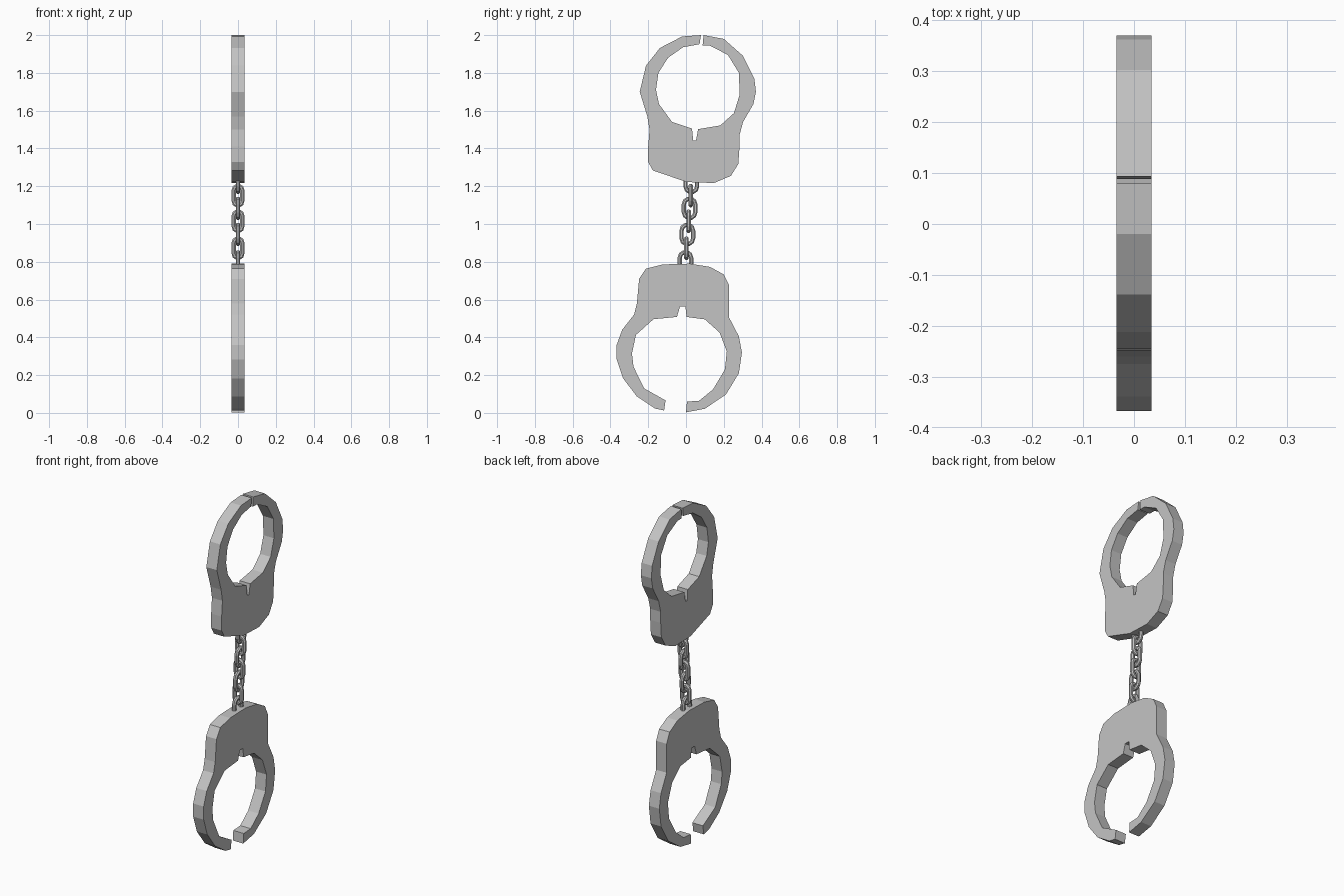
import bpy, bmesh, math
from mathutils import Vector

if "Cube" in bpy.data.objects:
    bpy.data.objects.remove(bpy.data.objects["Cube"])

steel = bpy.data.materials.new("grey steel")
steel.diffuse_color = (0.55, 0.55, 0.55, 1)
steel.use_nodes = True
steel.node_tree.nodes["Principled BSDF"].inputs["Base Color"].default_value = steel.diffuse_color
HALF = 0.034  # half thickness of the cuffs


def finish(name, bm):
    bmesh.ops.recalc_face_normals(bm, faces=bm.faces[:])
    mesh = bpy.data.meshes.new(name)
    bm.to_mesh(mesh)
    bm.free()
    mesh.materials.append(steel)
    ob = bpy.data.objects.new(name, mesh)
    bpy.context.collection.objects.link(ob)
    return ob


def plate(name, outline):
    """Extrude a y/z outline along x."""
    bm = bmesh.new()
    face = bm.faces.new([bm.verts.new((-HALF, y, z)) for y, z in outline])
    ext = bmesh.ops.extrude_face_region(bm, geom=[face])
    moved = [g for g in ext["geom"] if isinstance(g, bmesh.types.BMVert)]
    bmesh.ops.translate(bm, verts=moved, vec=(2 * HALF, 0, 0))
    return finish(name, bm)


def link(name, centre, length, width, along_y, wire=0.0125, sides=8, arc=5):
    """Stadium-shaped chain link, broad in y or in x."""
    r = width / 2 - wire
    h = length / 2 - wire - r
    path = []
    for k, sign in ((0, 1), (1, -1)):
        for i in range(arc + 1):
            a = math.pi * (k + i / arc)
            path.append((math.cos(a), math.sin(a), sign * h))
    bm = bmesh.new()
    rings = []
    for c, s, off in path:
        ring = []
        for j in range(sides):
            t = 2 * math.pi * (j + 0.5) / sides
            d = r + wire * math.cos(t)
            u, v, w = d * c, off + d * s, wire * math.sin(t)
            p = Vector((w, u, v)) if along_y else Vector((u, w, v))
            ring.append(bm.verts.new(p + Vector(centre)))
        rings.append(ring)
    for i, a in enumerate(rings):
        b = rings[(i + 1) % len(rings)]
        for j in range(sides):
            k = (j + 1) % sides
            bm.faces.new((a[j], a[k], b[k], b[j]))
    return finish(name, bm)


# Upper cuff: nearly closed ring, outer edge then inner edge
plate("upper_cuff", [
    (.079, 2), (-.02, 1.993), (-.138, 1.932), (-.212, 1.838), (-.245, 1.7),
    (-.205, 1.57), (-.193, 1.5), (-.2, 1.41), (-.2, 1.328), (-.175, 1.283),
    (.005, 1.222), (.148, 1.217), (.238, 1.255), (.277, 1.318), (.283, 1.405),
    (.283, 1.47), (.302, 1.54), (.357, 1.635), (.37, 1.7), (.362, 1.77),
    (.302, 1.89), (.2, 1.98), (.093, 2), (.088, 1.945), (.127, 1.944),
    (.222, 1.895), (.28, 1.8), (.284, 1.685), (.254, 1.587), (.182, 1.522),
    (.064, 1.502), (.053, 1.442), (.038, 1.442), (.032, 1.505), (-.074, 1.54),
    (-.143, 1.635), (-.159, 1.71), (-.146, 1.8), (-.095, 1.88),
    (-.015, 1.936), (.072, 1.952)])

# Lower cuff: opened further at the bottom
plate("lower_cuff", [
    (-.116, .013), (-.108, .066), (-.222, .13), (-.278, .245), (-.286, .315),
    (-.265, .413), (-.172, .496), (-.048, .508), (-.032, .562), (-.003, .562),
    (.003, .508), (.1, .495), (.178, .425), (.216, .325), (.206, .23),
    (.143, .124), (.069, .064), (.005, .06), (0, .003), (.1, .022),
    (.212, .098), (.28, .21), (.296, .32), (.28, .405), (.228, .505),
    (.228, .675), (.2, .733), (.127, .773), (.02, .79), (-.122, .786),
    (-.212, .764), (-.248, .71), (-.26, .58), (-.275, .52), (-.338, .44),
    (-.367, .36), (-.367, .283), (-.333, .183), (-.26, .087), (-.164, .023)])

# Chain: alternating links, the end ones set into the cuffs
chain = [(.028, 1.22), (.025, 1.15), (.019, 1.083), (.014, 1.015),
         (.007, .945), (.002, .872), (-.003, .80)]
for i, (y, z) in enumerate(chain):
    broad_y = i % 2 == 0
    link(f"chain_link_{i + 1}", (0, y, z), 0.128, 0.086 if broad_y else 0.07, broad_y)
